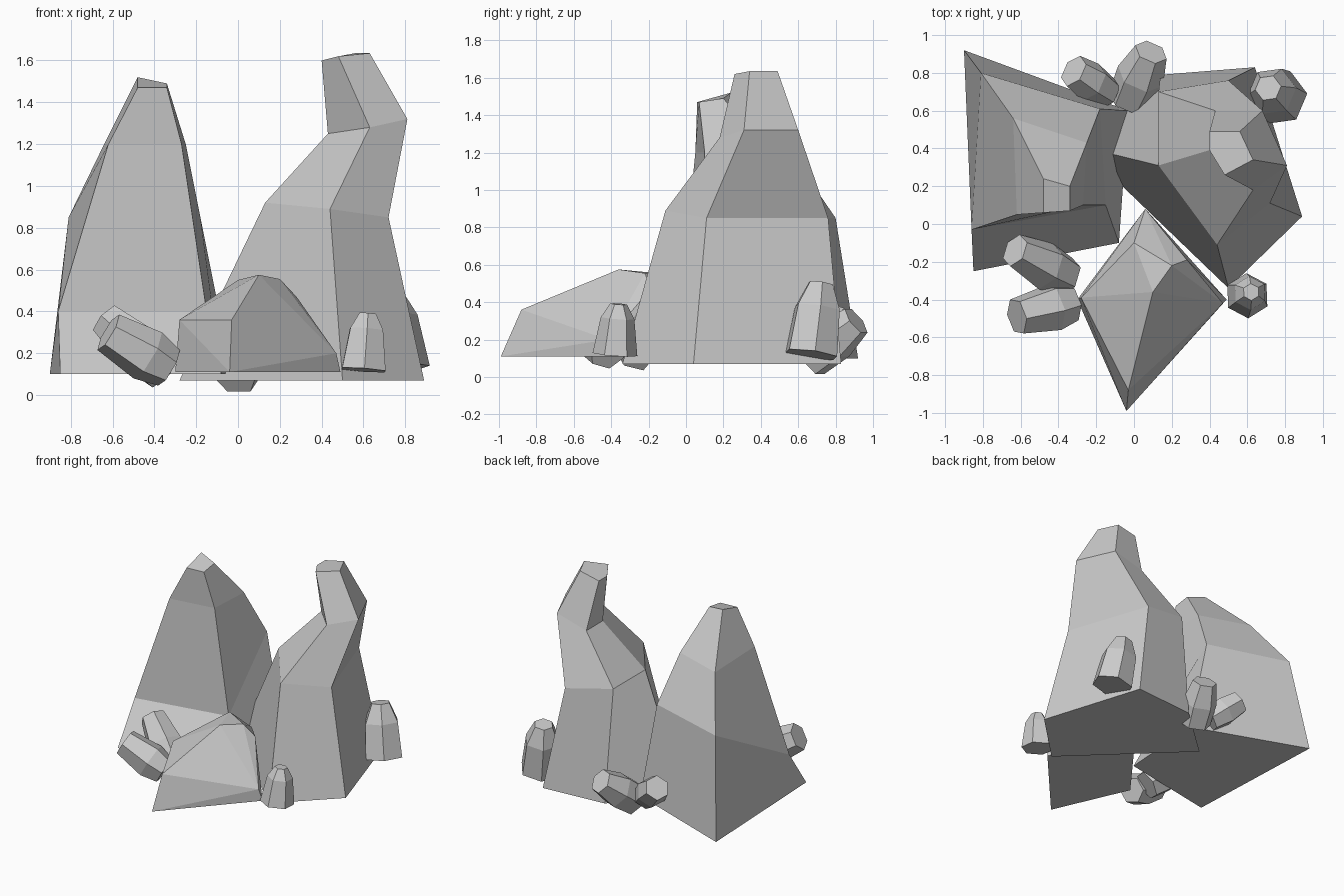
import bpy, bmesh, math
from mathutils import Vector

if "Cube" in bpy.data.objects:
    bpy.data.objects.remove(bpy.data.objects["Cube"])


def finish(bm, name):
    bmesh.ops.recalc_face_normals(bm, faces=bm.faces)
    mesh = bpy.data.meshes.new(name)
    bm.to_mesh(mesh)
    bm.free()
    obj = bpy.data.objects.new(name, mesh)
    bpy.context.collection.objects.link(obj)
    return obj


def loft(name, rings):
    """Skin equal-length rings of points and cap both ends."""
    bm = bmesh.new()
    rows = [[bm.verts.new(p) for p in ring] for ring in rings]
    n = len(rows[0])
    for a, b in zip(rows, rows[1:]):
        for i in range(n):
            j = (i + 1) % n
            bm.faces.new((a[i], a[j], b[j], b[i]))
    bm.faces.new(rows[0][::-1])
    bm.faces.new(rows[-1])
    return finish(bm, name)


def hull(name, points):
    bm = bmesh.new()
    for p in points:
        bm.verts.new(p)
    res = bmesh.ops.convex_hull(bm, input=bm.verts)
    loose = [v for v in bm.verts if not v.link_faces]
    bmesh.ops.delete(bm, geom=loose, context='VERTS')
    return finish(bm, name)


def stone(name, start, end, radii, stops=(0, 0.7, 1), turn=0.3):
    """Six-sided crystal along an axis, with a bevelled end."""
    start, end = Vector(start), Vector(end)
    rot = (end - start).to_track_quat('Z', 'Y')
    rings = []
    for t, r in zip(stops, radii):
        c = start.lerp(end, t)
        rings.append([c + rot @ Vector((r * math.cos(turn + k * math.pi / 3),
                                        r * math.sin(turn + k * math.pi / 3), 0))
                      for k in range(6)])
    return loft(name, rings)


# Tall left rock: four-sided tapering spire
loft("left_rock", [
    [(-.85, -.25, .10), (-.08, -.10, .10), (-.03, .60, .10), (-.90, .92, .10)],
    [(-.86, -.03, .40), (-.15, .10, .40), (-.18, .61, .85), (-.81, .80, .85)],
    [(-.62, .05, 1.20), (-.27, .10, 1.20), (-.25, .43, 1.20), (-.64, .56, 1.20)],
    [(-.48, .06, 1.47), (-.34, .07, 1.47), (-.34, .20, 1.49), (-.48, .24, 1.52)]])

# Tall right rock: five-sided bent spire
loft("right_rock", [
    [(.89, .04, .07), (.64, .83, .07), (.14, .79, .07), (-.28, .41, .07), (.50, -.34, .07)],
    [(.72, .11, .85), (.50, .76, .85), (.13, .70, .92), (.13, .31, .92), (.44, -.11, .89)],
    [(.81, .31, 1.32), (.68, .60, 1.32), (.43, .60, 1.25), (.43, .40, 1.25), (.63, .18, 1.28)],
    [(.63, .34, 1.635), (.56, .49, 1.635), (.40, .49, 1.60), (.40, .39, 1.60), (.48, .26, 1.62)]])

# Low front rock: wedge with a sharp front corner
hull("front_rock", [
    (-.04, -.99, .11), (.49, -.40, .11), (-.30, -.40, .11), (.05, .06, .11),
    (-.03, -.88, .36), (-.28, -.39, .36), (.47, -.42, .20),
    (.10, -.36, .575), (.00, -.10, .55), (.20, -.22, .555), (.28, -.19, .47),
    (.06, .08, .38)])

# Small stones around the foot of the cluster
stone("front_left_stone", (-.33, -.42, .13), (-.62, -.49, .30), (.10, .13, .10), (0, .35, 1))
stone("left_gap_stone", (-.36, -.28, .12), (-.63, -.14, .36), (.11, .13, .09), (0, .4, 1))
stone("front_right_stone", (.60, -.38, .12), (.62, -.36, .39), (.12, .09, .045), (0, .72, 1))
stone("back_right_stone", (.77, .67, .12), (.71, .72, .50), (.15, .13, .07), (0, .65, 1))
stone("back_stone", (-.02, .66, .10), (.09, .91, .30), (.12, .13, .09), (0, .5, 1), 0)
stone("back_left_stone", (-.14, .69, .16), (-.32, .81, .32), (.09, .11, .09), (0, .5, 1))
